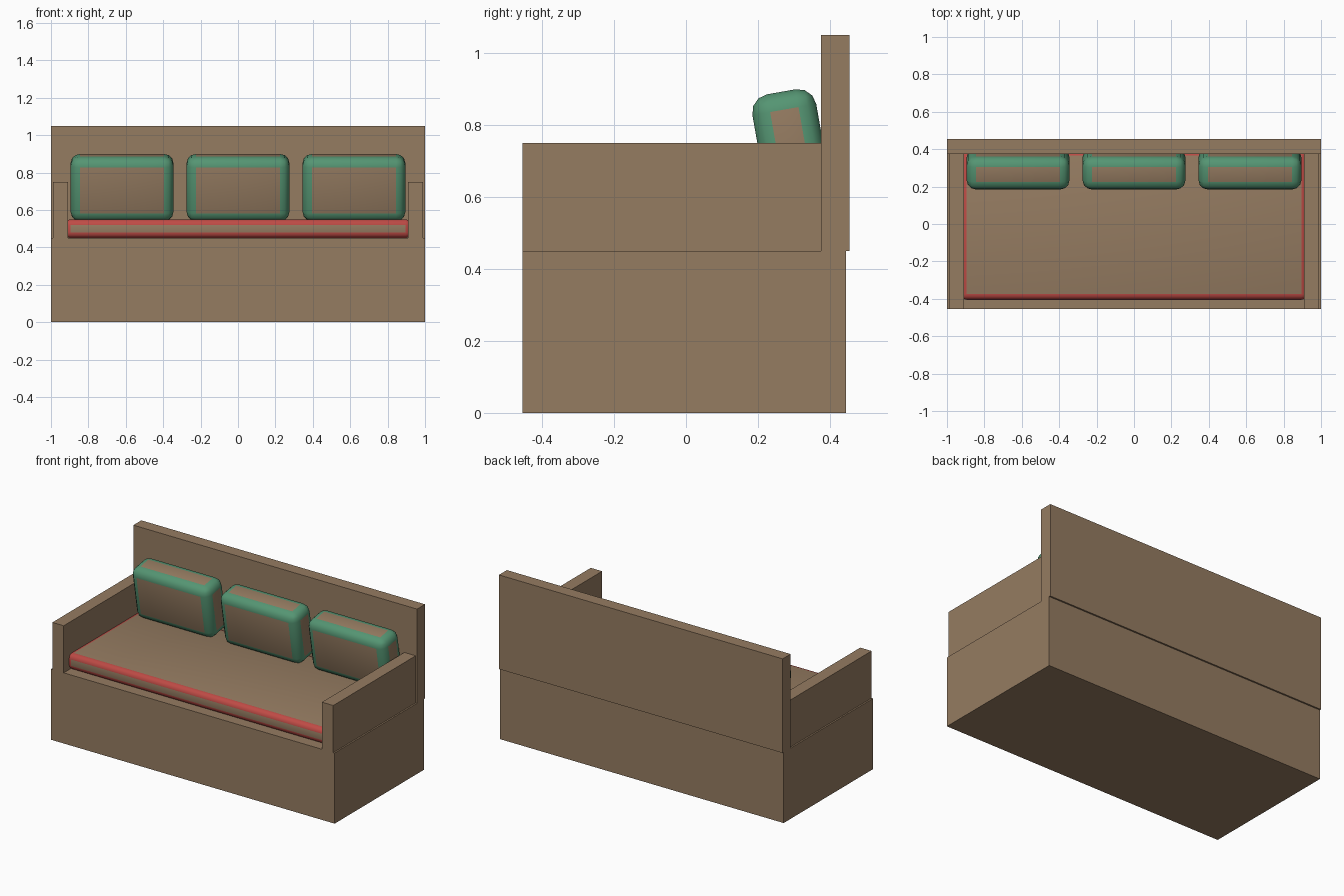
import bpy
from math import radians

if "Cube" in bpy.data.objects:
    bpy.data.objects.remove(bpy.data.objects["Cube"])


def material(name, color):
    m = bpy.data.materials.new(name)
    m.diffuse_color = (*color, 1)
    m.use_nodes = True
    m.node_tree.nodes["Principled BSDF"].inputs["Base Color"].default_value = m.diffuse_color
    return m


WOOD = material("wood", (0.30, 0.20, 0.12))
RED = material("red_trim", (0.52, 0.07, 0.06))
GREEN = material("green_trim", (0.09, 0.30, 0.17))


def box(name, center, size, trim=None, bevel=0, tilt=0):
    bpy.ops.mesh.primitive_cube_add(size=1, location=center)
    ob = bpy.context.object
    ob.name = name
    ob.scale = size
    bpy.ops.object.transform_apply(location=False, rotation=False, scale=True)
    ob.data.materials.append(WOOD)
    if bevel:
        # rounded edges carry the trim colour
        ob.data.materials.append(trim)
        mod = ob.modifiers.new("rounding", 'BEVEL')
        mod.width = bevel
        mod.segments = 3
        mod.material = 1
        bpy.ops.object.modifier_apply(modifier=mod.name)
        bpy.ops.object.shade_smooth_by_angle(angle=radians(35))
    ob.rotation_euler.x = tilt
    return ob


# Base and backrest
box("base", (0, -0.005, 0.225), (2, 0.9, 0.45))
box("backrest", (0, 0.415, 0.75), (2, 0.08, 0.6))

# Armrests
for side, label in ((-1, "left"), (1, "right")):
    box(f"{label}_armrest", (side * 0.95, -0.005, 0.6), (0.08, 0.9, 0.3))

# Seat cushion
box("seat_cushion", (0, -0.005, 0.5), (1.85, 0.8, 0.1), RED, 0.03)

# Back pillows, leaning slightly forward
for i in (-1, 0, 1):
    box(f"back_pillow_{i + 2}", (i * 0.62, 0.295, 0.72), (0.55, 0.18, 0.35),
        GREEN, 0.05, radians(10))
